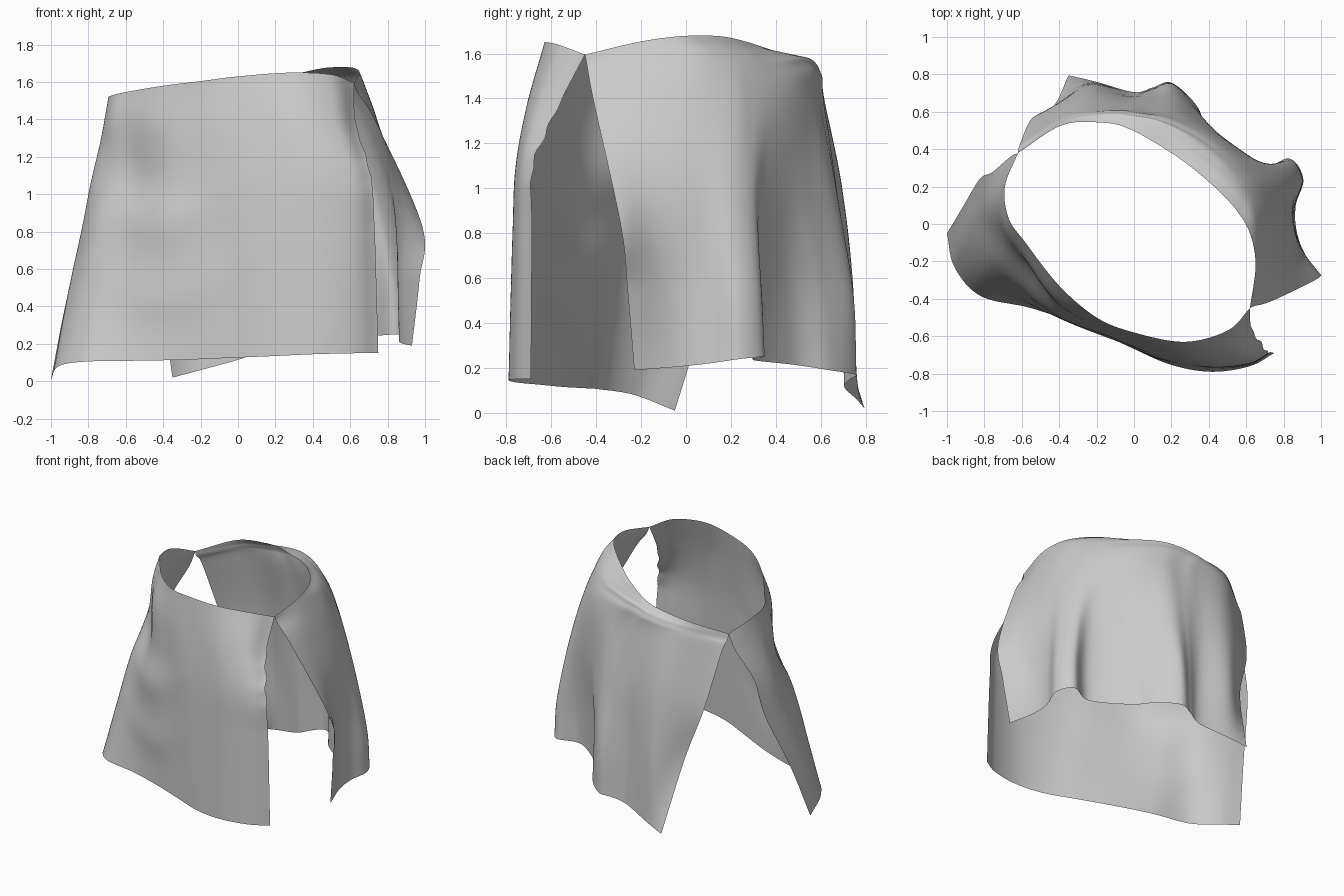
import bpy
import bmesh
import math
from mathutils import Vector

COLUMNS, ROWS = 96, 60

cube = bpy.data.objects.get("Cube")
if cube:
    bpy.data.objects.remove(cube, do_unlink=True)

cloth = bpy.data.materials.new("grey cloth")
cloth.use_nodes = True
cloth.diffuse_color = (0.6, 0.6, 0.6, 1)
cloth.node_tree.nodes["Principled BSDF"].inputs["Base Color"].default_value = cloth.diffuse_color
cloth.node_tree.nodes["Principled BSDF"].inputs["Roughness"].default_value = 0.8


def row(points, heights):
    """Combine plan points with one height, or with a height for each point."""
    if not isinstance(heights, list):
        heights = [heights] * len(points)
    return [Vector((x, y, z)) for (x, y), z in zip(points, heights)]


def spline(points, t):
    """Point on a smooth curve through all the given points, t from zero to one."""
    last = len(points) - 1
    k = min(int(t * last), last - 1)
    f = t * last - k
    b, c = points[k], points[k + 1]
    a = points[k - 1] if k > 0 else b * 2 - c
    d = points[k + 2] if k + 2 <= last else c * 2 - b
    return b + (c - a) * (f / 2) + (a * 2 - b * 5 + c * 4 - d) * (f * f / 2) \
        + (b * 3 - a - c * 3 + d) * (f ** 3 / 2)


def between(upper, lower, spread):
    """Extra row halfway down, with its own share of the sideways change."""
    result = []
    for a, b in zip(upper, lower):
        p = a.lerp(b, spread)
        p.z = (a.z + b.z) / 2
        result.append(p)
    return result


def bump(value, centre, width):
    return math.exp(-((value - centre) / width) ** 2)


def build_panel(name, rows, wrinkle, flip):
    """Loft a cloth sheet through the rows, then add its wrinkles."""
    bm = bmesh.new()
    grid = []
    for i in range(ROWS + 1):
        line = []
        for j in range(COLUMNS + 1):
            u, v = j / COLUMNS, i / ROWS
            p = spline([spline(r, u) for r in rows], v)
            line.append(bm.verts.new(p + wrinkle(p, u, v)))
        grid.append(line)
    for i in range(ROWS):
        for j in range(COLUMNS):
            quad = [grid[i][j], grid[i][j + 1], grid[i + 1][j + 1], grid[i + 1][j]]
            bm.faces.new(quad[::-1] if flip else quad)
    mesh = bpy.data.meshes.new(name)
    bm.to_mesh(mesh)
    bm.free()
    mesh.materials.append(cloth)
    mesh.shade_smooth()
    obj = bpy.data.objects.new(name, mesh)
    bpy.context.collection.objects.link(obj)


# Front panel, from the left tie point round the front to the right tie point
front_top = row(
    [(.62, -.45), (.5, -.57), (.27, -.63), (0, -.58), (-.2, -.5),
     (-.4, -.33), (-.58, -.1), (-.67, .03), (-.69, .2), (-.62, .38)],
    [1.595, 1.64, 1.65, 1.63, 1.605, 1.58, 1.55, 1.53, 1.51, 1.44])
front_waist = row(
    [(.63, -.56), (.53, -.67), (.31, -.705), (.03, -.63), (-.2, -.54),
     (-.42, -.4), (-.59, -.17), (-.69, -.02), (-.715, .16), (-.66, .36)],
    [1.38] * 9 + [1.32])
front_hip = row(
    [(.71, -.68), (.6, -.74), (.37, -.755), (.08, -.68), (-.17, -.57),
     (-.4, -.44), (-.56, -.24), (-.69, -.1), (-.775, .08), (-.755, .28)], 1.1)
front_thigh = row(
    [(.73, -.685), (.61, -.75), (.385, -.77), (.12, -.71), (-.13, -.6),
     (-.39, -.49), (-.58, -.36), (-.76, -.2), (-.83, .03), (-.825, .24)], .82)
front_hem = row(
    [(.75, -.69), (.62, -.76), (.41, -.79), (.19, -.75), (-.05, -.645),
     (-.29, -.54), (-.55, -.45), (-.82, -.385), (-.96, -.23), (-1, -.05)],
    [.15, .15, .145, .135, .125, .115, .11, .105, .08, .01])


def front_wrinkle(p, u, v):
    # Sagging swags on the right hip and a rippled left edge
    outward = Vector((-0.4, -0.9, 0))
    sag = 0
    for height, depth in ((0.87, 0.015), (0.45, 0.015)):
        arc = height + (p.x + 0.4) ** 2
        sag += depth * bump(p.z, arc, 0.13) * bump(p.x, -0.4, 0.3)
    ripple = 0.01 * math.sin(p.z * 45) * bump(u, 0, 0.06) * bump(p.z, 1.2, 0.15)
    return outward * (sag + ripple)


build_panel("front_panel",
            [front_top, front_waist, front_hip, front_thigh,
             between(front_thigh, front_hem, 0.55), front_hem],
            front_wrinkle, False)

# Back panel, from the left tie point round the back to the right tie point
back_top = row(
    [(.62, -.45), (.65, -.22), (.62, -.05), (.55, .07), (.46, .17),
     (.36, .26), (.26, .34), (.17, .4), (.07, .46), (-.03, .51),
     (-.15, .54), (-.38, .53), (-.62, .38)],
    [1.595, 1.65, 1.675, 1.68, 1.675, 1.655, 1.63, 1.61, 1.595, 1.58, 1.565, 1.53, 1.44])
back_crest = row(
    [(.64, -.44), (.68, -.21), (.66, .03), (.6, .17), (.52, .28),
     (.43, .37), (.33, .45), (.23, .51), (.12, .56), (0, .585),
     (-.12, .6), (-.36, .565), (-.62, .39)],
    [1.54, 1.57, 1.59, 1.59, 1.58, 1.57, 1.57, 1.57, 1.56, 1.54, 1.51, 1.47, 1.4])
back_waist = row(
    [(.74, -.41), (.75, -.2), (.74, .02), (.69, .2), (.62, .3),
     (.53, .39), (.43, .47), (.32, .535), (.2, .585), (.08, .6),
     (-.05, .615), (-.33, .6), (-.605, .44)],
    [1.38] * 12 + [1.32])
back_hip = row(
    [(.985, -.29), (.885, -.16), (.83, .05), (.81, .2), (.745, .3),
     (.64, .35), (.495, .45), (.37, .55), (.225, .655), (.1, .67),
     (-.03, .67), (-.27, .69), (-.545, .565)],
    [.83, .93] + [1] * 10 + [.92])
back_folds = row(
    [(.97, -.26), (.87, -.07), (.855, .09), (.89, .23), (.82, .335),
     (.67, .31), (.45, .455), (.33, .62), (.21, .74), (.1, .715),
     (-.02, .69), (-.24, .745), (-.43, .63)], .54)
back_hem = row(
    [(.93, -.23), (.87, -.04), (.865, .1), (.905, .24), (.83, .35),
     (.66, .3), (.42, .475), (.33, .64), (.2, .755), (.1, .73),
     (0, .705), (-.2, .76), (-.35, .795)],
    [.19, .205, .22, .24, .25, .235, .215, .19, .17, .15, .115, .06, .02])


def back_wrinkle(p, u, v):
    # Crumpled band under the waist
    outward = Vector((p.x, p.y, 0)).normalized()
    band = bump(u, 0.6, 0.2) * bump(v, 0.14, 0.1)
    return outward * (0.01 * math.sin(v * 50 + u * 9) * band)


build_panel("back_panel",
            [back_top, back_crest, back_waist, back_hip, back_folds, back_hem],
            back_wrinkle, True)
